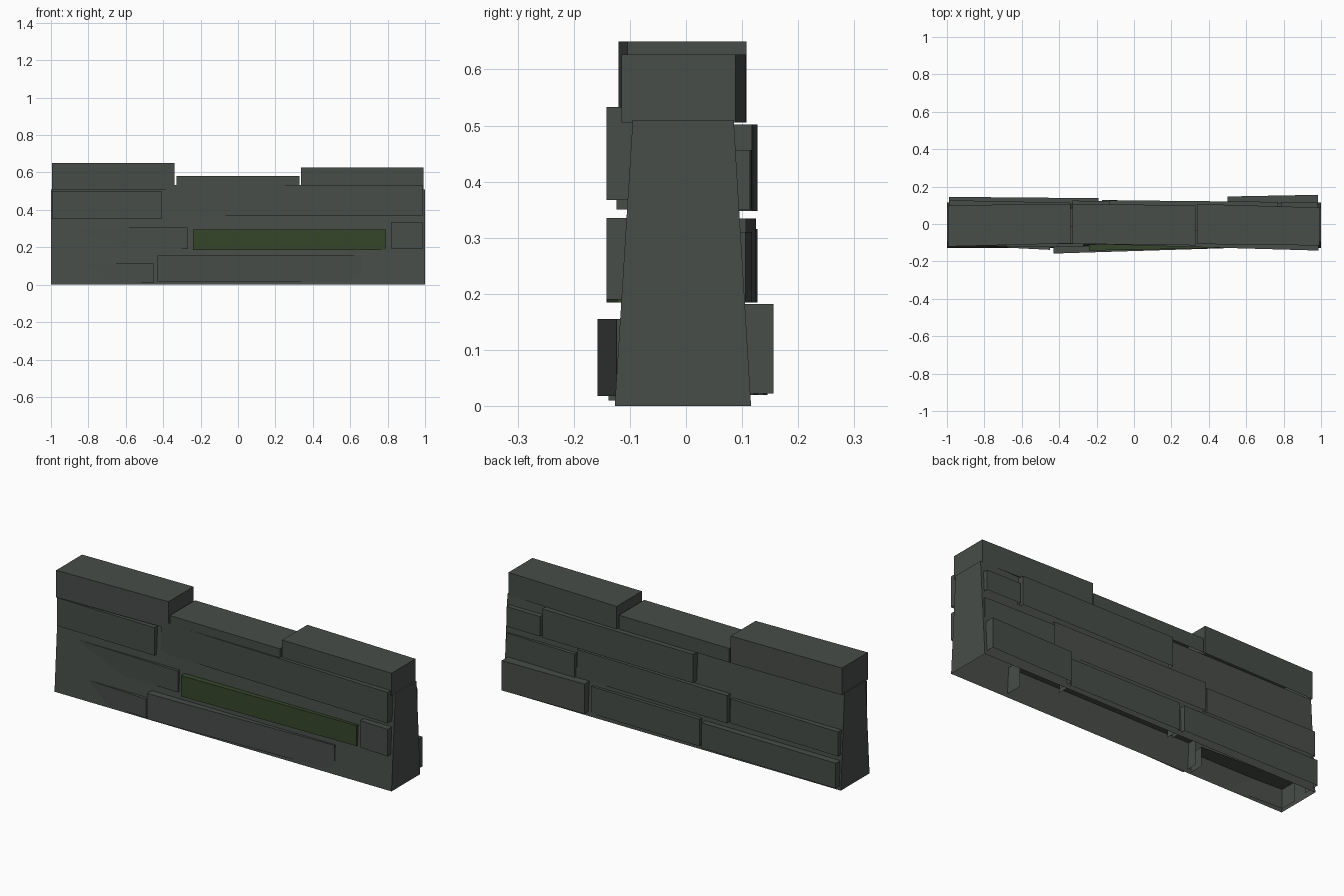
import bpy
import bmesh

cube = bpy.data.objects.get("Cube")
if cube:
    bpy.data.objects.remove(cube)


def material(name, rgb):
    mat = bpy.data.materials.new(name)
    mat.use_nodes = True
    colour = (*rgb, 1)
    mat.diffuse_color = colour
    mat.node_tree.nodes["Principled BSDF"].inputs["Base Color"].default_value = colour
    return mat


stone = material("dark grey stone", (.064, .074, .066))
moss = material("mossy green stone", (.036, .061, .024))


def block(name, lower, upper, z0, z1, mat=stone, sides=(0, 1, 2, 3)):
    """Bottomless block between two four-cornered outlines, with the given sides."""
    bm = bmesh.new()
    low = [bm.verts.new((x, y, z0)) for x, y in lower]
    top = [bm.verts.new((x, y, z1)) for x, y in upper]
    for i in sides:
        j = (i + 1) % 4
        bm.faces.new((low[i], low[j], top[j], top[i]))
    bm.faces.new(top)
    mesh = bpy.data.meshes.new(name)
    bm.to_mesh(mesh)
    bm.free()
    mesh.materials.append(mat)
    obj = bpy.data.objects.new(name, mesh)
    bpy.context.collection.objects.link(obj)


def outline(x0, x1, front0, front1, back0, back1):
    return [(x0, front0), (x1, front1), (x1, back1), (x0, back0)]


# Tapered wall body, hollow underneath
block("wall_core", outline(-1, 1, -.127, -.127, .116, .116),
      outline(-1, 1, -.095, -.095, .085, .085), 0, .51)

# Coping stones, slightly turned
for name, plan, top in (
        ("right_cap", (-.995, -.34, -.12, -.104, .1, .108), .65),
        ("middle_cap", (-.33, .328, -.106, -.114, .107, .1), .58),
        ("left_cap", (.337, .992, -.107, -.115, .107, .088), .627)):
    shape = outline(*plan)
    block(name, shape, shape, .505, top)

# Facing stones: x start, x end, bottom, top, outer y at each end
front_stones = (
    (-.99, -.45, .01, .112, -.111, -.138),
    (-.43, .66, .018, .155, -.158, -.124),
    (-.99, -.27, .19, .305, -.105, -.124),
    (-.24, .79, .185, .295, -.142, -.123),
    (.82, .987, .19, .335, -.135, -.142),
    (-.995, -.41, .35, .5, -.113, -.124),
    (-.385, .987, .367, .533, -.103, -.142))
back_stones = (
    (.5, .985, .022, .182, .147, .156),
    (-.17, .48, .02, .165, .128, .12),
    (-.99, -.19, .02, .155, .145, .138),
    (.58, .99, .185, .31, .118, .106),
    (-.33, .57, .185, .334, .125, .107),
    (-.99, -.345, .185, .316, .127, .114),
    (.785, .985, .35, .456, .117, .114),
    (-.13, .77, .348, .502, .127, .118))
depth = .09
for i, (x0, x1, z0, z1, y0, y1) in enumerate(front_stones):
    mossy = i == 3
    shape = outline(x0, x1, y0, y1, y0 + depth, y1 + depth)
    block("mossy_stone" if mossy else f"front_stone_{i + 1}", shape, shape,
          z0, z1, moss if mossy else stone, sides=(0, 1, 3))
for i, (x0, x1, z0, z1, y0, y1) in enumerate(back_stones):
    shape = outline(x0, x1, y0 - depth, y1 - depth, y0, y1)
    block(f"back_stone_{i + 1}", shape, shape, z0, z1, sides=(1, 2, 3))
